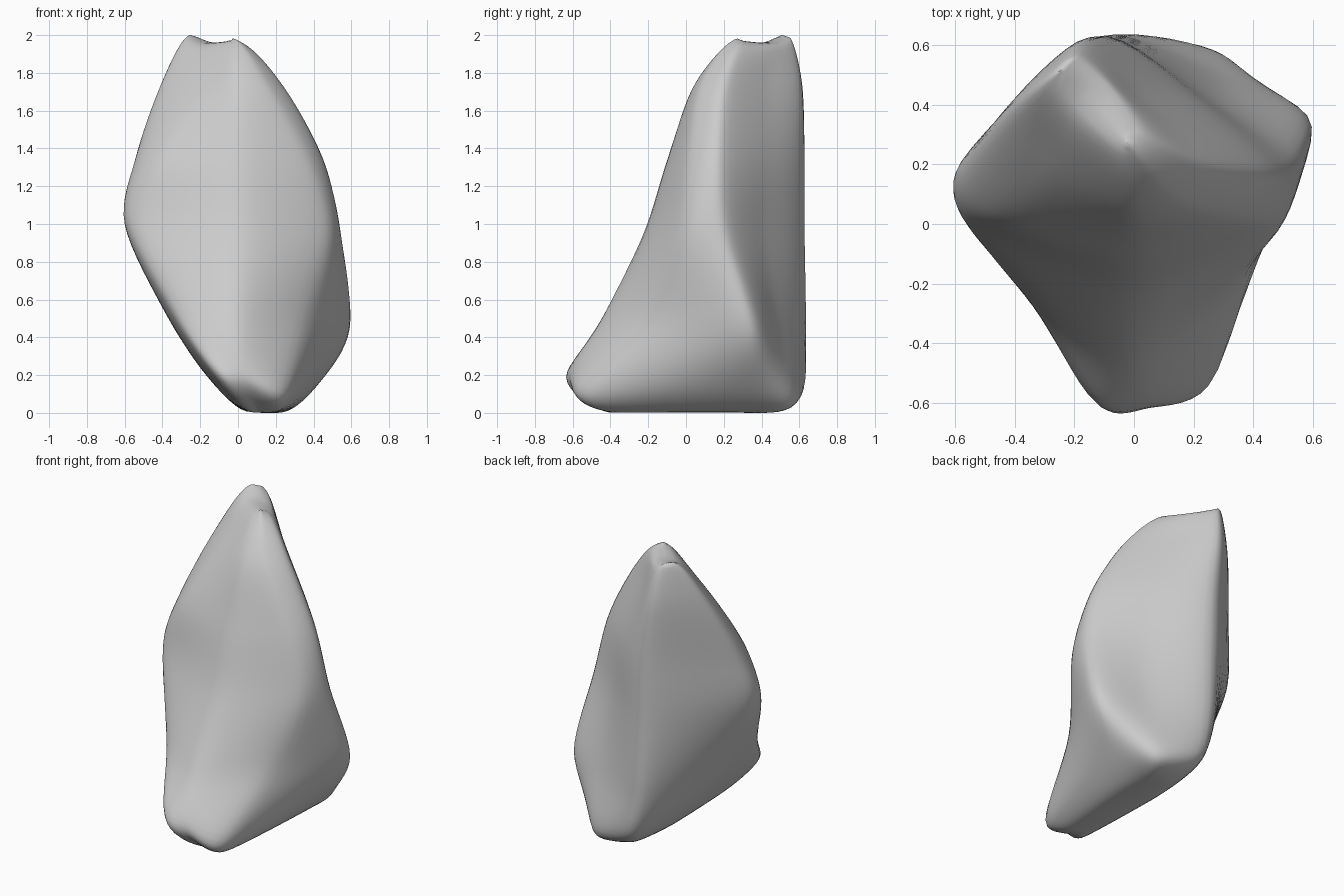
import bpy
import bmesh
from mathutils import Vector

if "Cube" in bpy.data.objects:
    bpy.data.objects.remove(bpy.data.objects["Cube"], do_unlink=True)

STEPS_DOWN = 8    # subdivisions between points along a ridge
STEPS_ROUND = 8   # subdivisions between neighbouring ridges

# Ridge lines of the boulder, each running from the summit to the base,
# listed in order around the stone
ridges = {
    "side_bulge": [(-.25, .51, 2.01), (-.41, .39, 1.75), (-.54, .25, 1.35),
                   (-.58, .19, 1), (-.36, .2, .5), (-.15, .2, .18)],
    "foot_outer": [(-.19, .42, 1.97), (-.26, .2, 1.75), (-.43, .02, 1.35),
                   (-.54, -.02, 1), (-.34, -.28, .54), (-.12, -.59, .2)],
    "front_crest": [(-.07, .3, 1.98), (-.02, .05, 1.75), (0, -.1, 1.35),
                    (0, -.23, .95), (0, -.45, .5), (.05, -.62, .18)],
    "foot_inner": [(-.03, .28, 1.99), (.15, .08, 1.75), (.36, .01, 1.35),
                   (.47, -.03, .95), (.37, -.18, .5), (.27, -.52, .1)],
    "side_crest": [(-.01, .32, 1.97), (.23, .21, 1.75), (.45, .18, 1.35),
                   (.54, .21, .95), (.6, .34, .45), (.42, .3, .15)],
    "back_hollow": [(-.08, .45, 1.96), (.03, .43, 1.75), (.2, .42, 1.35),
                    (.27, .41, .95), (.3, .49, .45), (.29, .57, .06)],
    "back_crest": [(-.2, .55, 1.99), (-.17, .62, 1.75), (-.13, .635, 1.35),
                   (-.12, .635, .95), (-.1, .635, .45), (-.03, .6, .13)],
}


def cardinal(a, b, c, d, t, tension):
    """Point between b and c on a cardinal spline."""
    m, n = (c - a) * tension, (d - b) * tension
    return (b * (2*t**3 - 3*t*t + 1) + m * (t**3 - 2*t*t + t)
            + c * (3*t*t - 2*t**3) + n * (t**3 - t*t))


def level_end(end, neighbour):
    """Extra point that makes the spline arrive horizontally at its end."""
    p = end * 2 - neighbour
    p.z = neighbour.z
    return p


def smooth_ridge(points):
    pts = [Vector(p) for p in points]
    foot = pts[-1]
    pts.append(Vector((.14 + (foot.x - .14) * .25, foot.y * .62, .005)))  # narrow underside
    pts = [level_end(pts[0], pts[1])] + pts + [level_end(pts[-1], pts[-2])]
    path = [cardinal(*pts[i:i + 4], s / STEPS_DOWN, .45)
            for i in range(len(pts) - 3) for s in range(STEPS_DOWN)]
    return path + [pts[-2]]


def smooth_ring(points):
    n = len(points)
    return [cardinal(*[points[(i + k) % n] for k in (-1, 0, 1, 2)], s / STEPS_ROUND, .33)
            for i in range(n) for s in range(STEPS_ROUND)]


# Skin the boulder ring by ring
paths = [smooth_ridge(p) for p in ridges.values()]
bm = bmesh.new()
rings = [[bm.verts.new(p) for p in smooth_ring(level)] for level in zip(*paths)]
for upper, lower in zip(rings, rings[1:]):
    n = len(upper)
    for i in range(n):
        j = (i + 1) % n
        bm.faces.new((upper[i], lower[i], lower[j], upper[j]))
bm.faces.new(rings[0])
bm.faces.new(reversed(rings[-1]))
bmesh.ops.triangulate(bm, faces=[f for f in bm.faces if len(f.verts) > 4])

# Soften the surface a little, then rest it on the ground
for _ in range(3):
    bmesh.ops.smooth_vert(bm, verts=bm.verts, factor=.5,
                          use_axis_x=True, use_axis_y=True, use_axis_z=True)
low = min(v.co.z for v in bm.verts)
for v in bm.verts:
    v.co.z -= low
bmesh.ops.recalc_face_normals(bm, faces=bm.faces)
mesh = bpy.data.meshes.new("boulder")
bm.to_mesh(mesh)
bm.free()

# Plain grey stone
stone = bpy.data.materials.new("stone_grey")
stone.use_nodes = True
grey = (.6, .6, .6, 1)
stone.diffuse_color = grey
stone.node_tree.nodes["Principled BSDF"].inputs["Base Color"].default_value = grey
mesh.materials.append(stone)

boulder = bpy.data.objects.new("boulder", mesh)
bpy.context.collection.objects.link(boulder)
bpy.context.view_layer.objects.active = boulder
boulder.select_set(True)
bpy.ops.object.shade_smooth_by_angle(angle=1)
